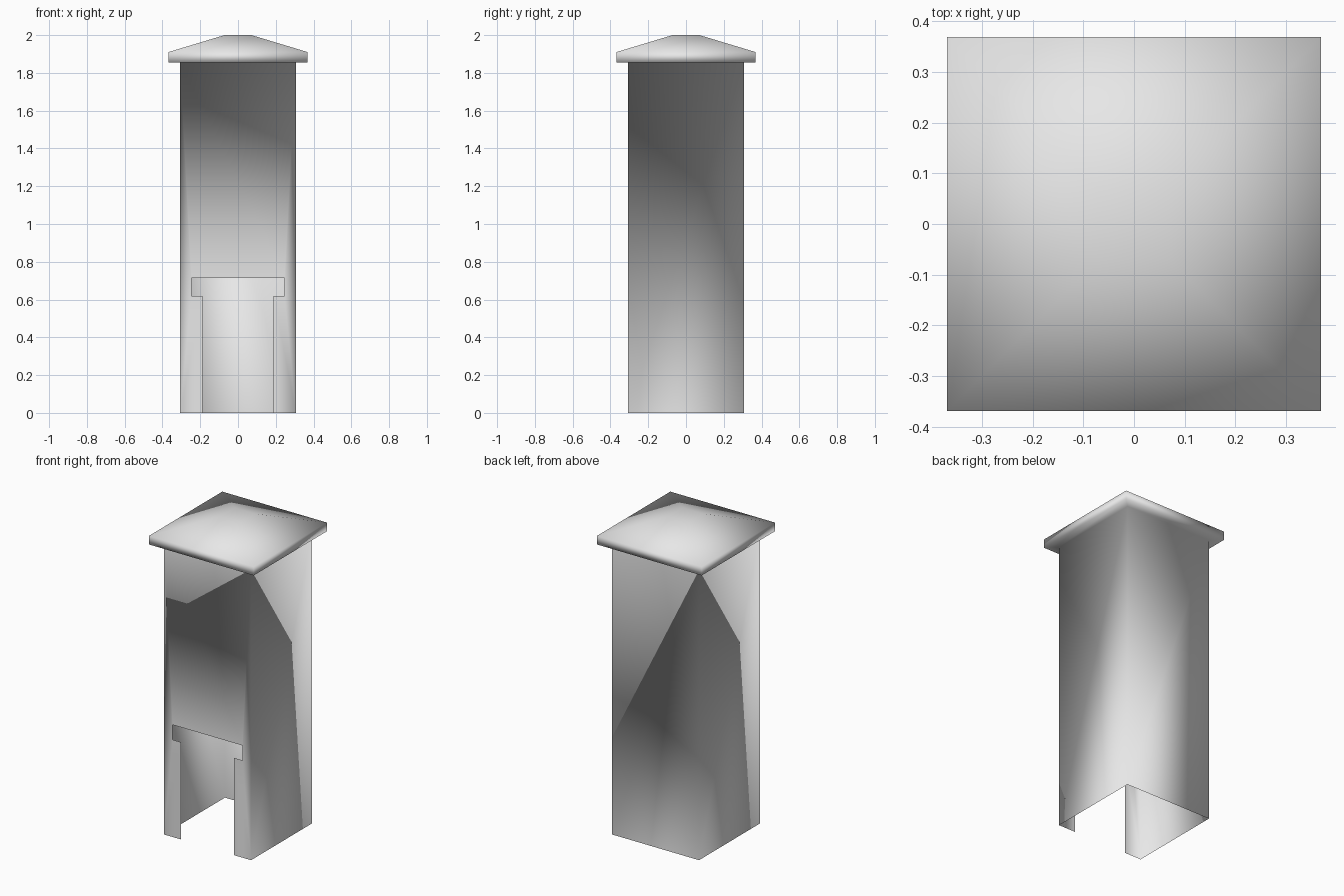
import bpy
import bmesh

cube = bpy.data.objects.get("Cube")
if cube:
    bpy.data.objects.remove(cube, do_unlink=True)

# Single pale grey material
grey = bpy.data.materials.new("pale_grey")
grey.use_nodes = True
colour = (0.8, 0.8, 0.8, 1.0)
grey.diffuse_color = colour
grey.node_tree.nodes["Principled BSDF"].inputs["Base Color"].default_value = colour

WALL = 0.307
# Half width and height of each square ring, from the foot to the roof top
RINGS = [(WALL, 0), (WALL, 1.855), (0.369, 1.855), (0.369, 1.91), (0.071, 2.0)]
# Left half of the T-shaped doorway, from the ground up
DOORWAY = [(-0.188, 0), (-0.188, 0.62), (-0.246, 0.62), (-0.246, 0.715)]

bm = bmesh.new()


def square_ring(half, z):
    corners = [(-1, -1), (1, -1), (1, 1), (-1, 1)]
    return [bm.verts.new((x * half, y * half, z)) for x, y in corners]


rings = [square_ring(half, z) for half, z in RINGS]

# Walls, eaves and roof slopes; the front wall is made separately
for level, (low, high) in enumerate(zip(rings, rings[1:])):
    for i in range(4):
        if level == 0 and i == 0:
            continue
        j = (i + 1) % 4
        bm.faces.new((low[i], low[j], high[j], high[i]))

# Flat roof top
bm.faces.new(rings[-1])

# Front wall with the open doorway
outline = DOORWAY + [(-x, z) for x, z in reversed(DOORWAY)]
door = [bm.verts.new((x, -WALL, z)) for x, z in outline]
foot, head = rings[0], rings[1]
bm.faces.new([foot[0]] + door + [foot[1], head[1], head[0]])

# Soft shading runs across the whole shell
for face in bm.faces:
    face.smooth = True

mesh = bpy.data.meshes.new("tower_shell")
bm.to_mesh(mesh)
bm.free()
mesh.materials.append(grey)
tower = bpy.data.objects.new("tower_shell", mesh)
bpy.context.collection.objects.link(tower)
